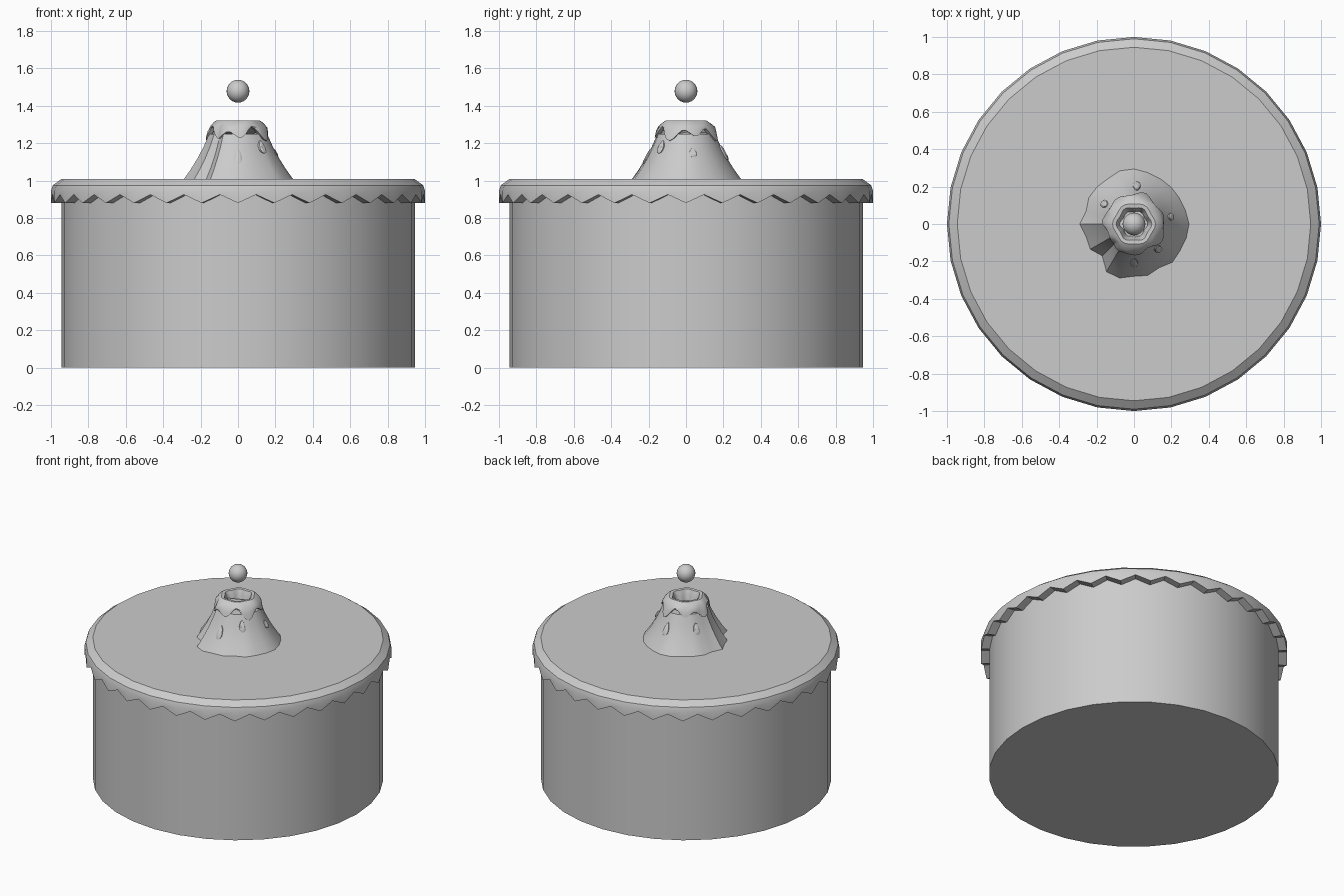
import bpy, bmesh, math
from math import sin, cos, pi

if "Cube" in bpy.data.objects:
    bpy.data.objects.remove(bpy.data.objects["Cube"])

mat = bpy.data.materials.new("light grey")
mat.diffuse_color = (0.6, 0.6, 0.6, 1)
mat.use_nodes = True
mat.node_tree.nodes["Principled BSDF"].inputs["Base Color"].default_value = mat.diffuse_color


def finish(bm, name, smooth=True):
    bmesh.ops.recalc_face_normals(bm, faces=bm.faces)
    me = bpy.data.meshes.new(name)
    bm.to_mesh(me)
    bm.free()
    ob = bpy.data.objects.new(name, me)
    bpy.context.collection.objects.link(ob)
    me.materials.append(mat)
    if smooth:
        bpy.context.view_layer.objects.active = ob
        ob.select_set(True)
        bpy.ops.object.shade_smooth_by_angle(angle=math.radians(30))
        ob.select_set(False)
    return ob


def loft(name, rings, closed=False, smooth=True):
    """Skin a list of point rings; cap the ends, or join last to first."""
    bm = bmesh.new()
    vs = [[bm.verts.new(p) for p in ring] for ring in rings]
    n = len(vs[0])
    pairs = list(zip(vs, vs[1:])) + ([(vs[-1], vs[0])] if closed else [])
    for a, b in pairs:
        for i in range(n):
            j = (i + 1) % n
            bm.faces.new((a[i], a[j], b[j], b[i]))
    if not closed:
        bm.faces.new(vs[0])
        bm.faces.new(vs[-1])
    return finish(bm, name, smooth)


def ring(r, z, n):
    return [(r * cos(2 * pi * i / n), r * sin(2 * pi * i / n), z) for i in range(n)]


# cake body
loft("cake_body", [ring(0.945, 0, 32), ring(0.945, 0.95, 32)])


# icing with a zigzag skirt: tips on even points, notches on odd points
def icing_ring(r, z, notch=None):
    out = []
    for i in range(64):
        a = 2 * pi * i / 64
        k = r if i % 2 == 0 else r * cos(pi / 32)
        out.append((k * cos(a), k * sin(a), notch if notch and i % 2 else z))
    return out


loft("icing", [icing_ring(0.94, 0.96), icing_ring(0.945, 0.88, 0.925),
               icing_ring(1.0, 0.88, 0.925), icing_ring(1.0, 0.945),
               icing_ring(0.99, 0.975), icing_ring(0.945, 1.008)])

# volcano cone: ridged base blending to a small hexagonal crater
BASE = [.30, .29, .285, .285, .285, .29, .30, .30, .285, .285, .285, .27,
        .295, .27, .275, .245, .30, .305, .285, .29, .275, .295, .29, .295]
N = 24


def cone_r(a, z):
    f = (a / (2 * pi) * N) % N
    i = int(f)
    base = BASE[i] + (BASE[(i + 1) % N] - BASE[i]) * (f - i)
    t = (z - 1.0) / 0.32
    prof = 0.29 - 0.235 * t + 0.075 * t * t
    return prof + (base - 0.29) * max(0, 1 - t * 0.8)


def cone_ring(z, n=N):
    return [(cone_r(2 * pi * i / n, z) * cos(2 * pi * i / n),
             cone_r(2 * pi * i / n, z) * sin(2 * pi * i / n), z) for i in range(n)]


loft("volcano_cone", [cone_ring(z) for z in (1.0, 1.06, 1.12, 1.18, 1.25)])

# lava cap with dripping lower edge and open crater
M = 48


def drip(a):
    return 1.25 + 0.026 * cos(7 * a + 0.8) + 0.014 * sin(4 * a)


def lava_ring(r=None, z=None, t=0, off=0.01, wob=0.0):
    out = []
    for i in range(M):
        a = 2 * pi * i / M
        zz = z if z else drip(a) + t * (1.295 - drip(a))
        rr = (r * (1 + wob * cos(6 * a))) if r else cone_r(a, zz) + off
        out.append((rr * cos(a), rr * sin(a), zz))
    return out


loft("lava_cap", [lava_ring(off=-0.012), lava_ring(off=0.010),
                  lava_ring(t=0.5, off=0.013), lava_ring(t=1, off=0.007),
                  lava_ring(r=0.125, z=1.313, wob=.03), lava_ring(r=0.11, z=1.322, wob=.04),
                  lava_ring(r=0.09, z=1.32, wob=.06), lava_ring(r=0.075, z=1.29, wob=.07),
                  lava_ring(r=0.065, z=1.24, wob=.07)])

# separate lava drops lying on the slope: angle in degrees, height, half-length
for k, (deg, z, h) in enumerate([(-90, 1.13, .042), (-46, 1.18, .035), (11, 1.15, .025),
                                 (86, 1.15, .04), (146, 1.16, .035)]):
    a0 = math.radians(deg)
    rings = []
    for off, s in ((-0.01, 1), (0.006, 1), (0.012, 0.6)):
        pts = []
        for i in range(12):
            b = 2 * pi * i / 12
            zz = z + s * h * sin(b)
            w = s * 0.02 * cos(b) * (1 - 0.35 * sin(b))
            r = cone_r(a0, zz) + off
            a = a0 + w / r
            pts.append((r * cos(a), r * sin(a), zz))
        rings.append(pts)
    loft(f"lava_drop_{k + 1}", rings)

# floating ball above the crater
bm = bmesh.new()
bmesh.ops.create_uvsphere(bm, u_segments=20, v_segments=12, radius=0.061)
bmesh.ops.translate(bm, verts=bm.verts, vec=(0, 0, 1.478))
finish(bm, "floating_ball")
